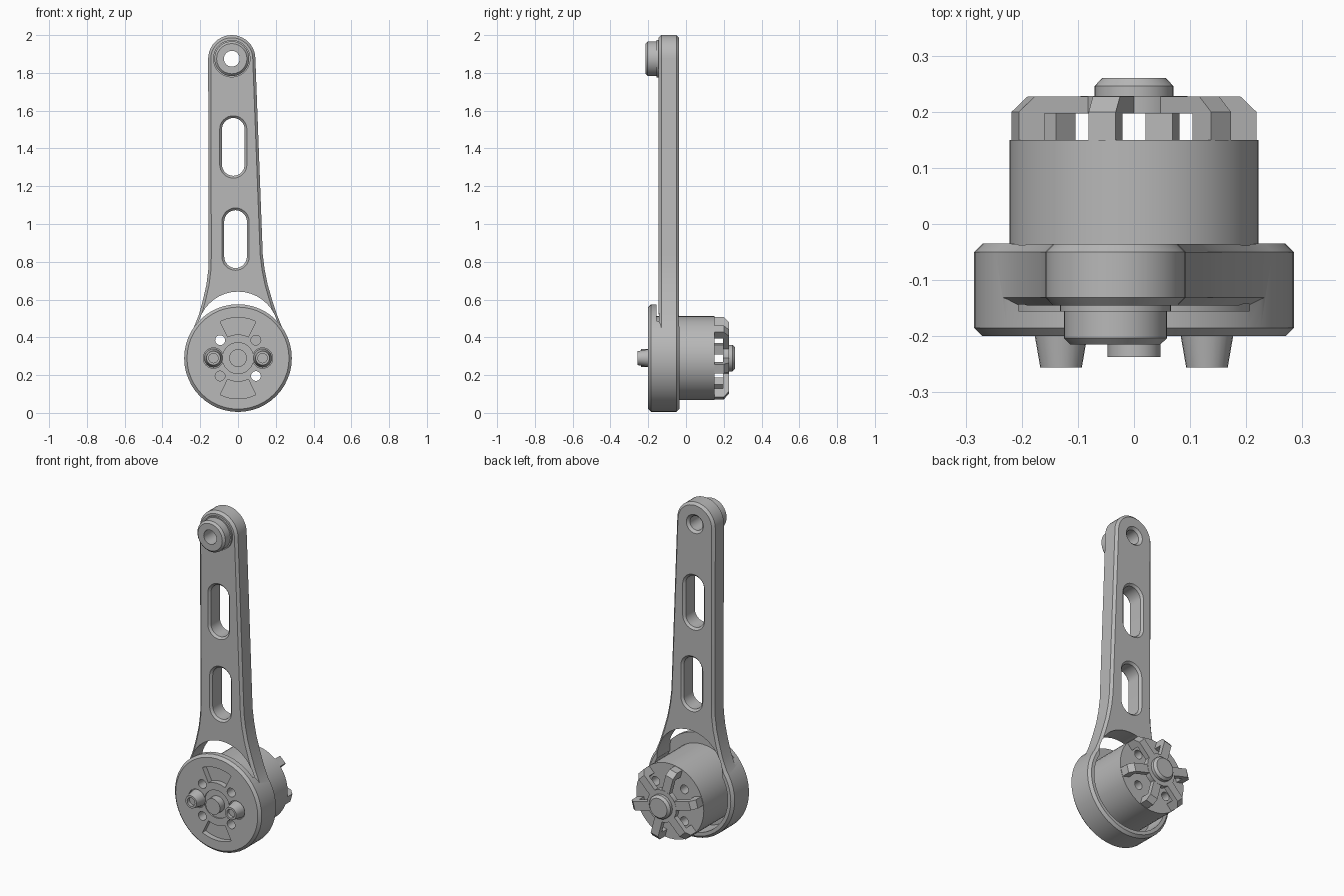
import bpy, bmesh
from math import sin, cos, pi, radians
from mathutils import Vector, Matrix

if "Cube" in bpy.data.objects:
    bpy.data.objects.remove(bpy.data.objects["Cube"])

grey = bpy.data.materials.new("plain grey")
grey.use_nodes = True
COLOUR = (0.48, 0.48, 0.48, 1)
grey.diffuse_color = COLOUR
grey.node_tree.nodes["Principled BSDF"].inputs["Base Color"].default_value = COLOUR

HUB_Z = 0.29
TIP = (-0.033, 1.875)


def arc(cx, cz, r, a0=0, a1=360, n=40):
    """Points on an arc in the x-z plane; a full circle is not repeated."""
    last = n if abs(a1 - a0) >= 360 else n + 1
    angles = [radians(a0 + (a1 - a0) * i / n) for i in range(last)]
    return [(cx + r * cos(a), cz + r * sin(a)) for a in angles]


def grow(points, d):
    """Offset a counter-clockwise outline by d along its corner normals."""
    out = []
    for i, p in enumerate(points):
        p, a, b = Vector(p), Vector(points[i - 1]), Vector(points[(i + 1) % len(points)])
        e, f = (p - a).normalized(), (b - p).normalized()
        n, m = Vector((e.y, -e.x)), Vector((f.y, -f.x))
        out.append(p + (n + m) * d / (1 + n.dot(m)))
    return out


def finish(name, bm):
    bmesh.ops.recalc_face_normals(bm, faces=bm.faces)
    mesh = bpy.data.meshes.new(name)
    bm.to_mesh(mesh)
    bm.free()
    mesh.materials.append(grey)
    obj = bpy.data.objects.new(name, mesh)
    bpy.context.collection.objects.link(obj)
    return obj


def loft(name, outline, sections):
    """Stack offset copies of an x-z outline at (y, offset) sections."""
    bm = bmesh.new()
    rings = [[bm.verts.new((p[0], y, p[1])) for p in grow(outline, d)] for y, d in sections]
    for a, b in zip(rings, rings[1:]):
        for i in range(len(a)):
            bm.faces.new((a[i - 1], a[i], b[i], b[i - 1]))
    bm.faces.new(rings[0])
    bm.faces.new(rings[-1])
    return finish(name, bm)


def disc(name, x, z, r, sections, n=40):
    return loft(name, arc(x, z, r, n=n), sections)


def combine(obj, tools, operation="DIFFERENCE"):
    for tool in tools:
        mod = obj.modifiers.new("cut", "BOOLEAN")
        mod.operation, mod.solver, mod.object = operation, "EXACT", tool
    graph = bpy.context.evaluated_depsgraph_get()
    mesh = bpy.data.meshes.new_from_object(obj.evaluated_get(graph))
    obj.modifiers.clear()
    obj.data = mesh


def discard(tools):
    for tool in tools:
        bpy.data.objects.remove(tool)


# Lever arm with its flared lower end wrapping the hub
outline = arc(0, HUB_Z, 0.28, 150, 390, 30)
outline += [(0.206, 0.52), (0.18, 0.6), (0.157, 0.68), (0.141, 0.76), (0.131, 0.84)]
outline += arc(*TIP, 0.125, 0, 180, 20)
outline += [(-0.155, 0.84), (-0.157, 0.76), (-0.167, 0.68), (-0.185, 0.6), (-0.207, 0.52)]
arm = loft("lever_arm", outline, [(-0.145, -0.014), (-0.131, 0), (-0.05, 0), (-0.036, -0.014)])

# Round hub and tip boss are joined to the arm
hub = disc("hub", 0, HUB_Z, 0.285, [(-0.2, -0.015), (-0.185, 0), (-0.05, 0), (-0.035, -0.015)], 48)
boss = disc("tip_boss", *TIP, 0.092,
            [(-0.215, -0.012), (-0.203, 0), (-0.156, 0), (-0.156, 0.007), (-0.13, 0.007)])
combine(arm, [hub, boss], "UNION")
discard([hub, boss])

# Motor cavity and crescent opening behind the hub plate
cutters = [disc("cavity", 0, HUB_Z, 0.25, [(-0.155, 0), (0.1, 0)]),
           disc("crescent", 0, 0.427, 0.215, [(-0.155, 0), (0.1, 0)])]

# Chamfered lightening slots and tip hole
flare = [(-0.157, 0.024), (-0.133, 0), (-0.048, 0), (-0.024, 0.024)]
for x, z in ((-0.025, 1.408), (-0.013, 0.92)):
    slot = arc(x, z + 0.093, 0.06, 0, 180, 16) + arc(x, z - 0.093, 0.06, 180, 360, 16)
    cutters.append(loft("slot", slot, flare))
cutters.append(disc("tip_hole", *TIP, 0.042, [(-0.3, 0), (-0.05, 0), (-0.02, 0.03)], 24))

# Sector pockets, centre groove and peg seats on the hub face
for a in (90, 270):
    sector = arc(0, HUB_Z, 0.215, a - 26, a + 26, 12) + arc(0, HUB_Z, 0.125, a + 26, a - 26, 12)
    cutters.append(loft("pocket", sector, [(-0.25, 0), (-0.168, 0)]))
cutters.append(disc("centre_seat", 0, HUB_Z, 0.082, [(-0.25, 0), (-0.192, 0)]))
for x in (-0.13, 0.13):
    cutters.append(disc("peg_seat", x, HUB_Z, 0.054, [(-0.25, 0), (-0.188, 0)], 24))
combine(arm, cutters)
discard(cutters)

# Motor can seated in the cavity
motor = disc("motor_can", 0, HUB_Z, 0.222, [(-0.16, 0), (0.15, 0)], 48)

# Screw holes running through hub and motor
holes = [disc("screw_hole", 0.134 * cos(radians(a)), HUB_Z + 0.134 * sin(radians(a)), 0.026,
              [(-0.3, 0), (0.17, 0)], 20) for a in (45, 135, 225, 315)]
combine(arm, holes)
combine(motor, holes)
discard(holes)

# Centre boss and hollow tapered pegs
parts = [arm, motor,
         disc("centre_boss", 0, HUB_Z, 0.047, [(-0.237, 0), (-0.18, 0)], 28)]
for side, x in (("right", -0.13), ("left", 0.13)):
    parts.append(disc(side + "_peg", x, HUB_Z, 0.037,
                      [(-0.235, -0.012), (-0.256, -0.012), (-0.256, 0), (-0.18, 0.013)], 24))

# Rear spider: hub plate, six spokes with posts, and shaft end
parts.append(disc("spider_hub", 0, HUB_Z, 0.095, [(0.197, 0), (0.228, 0)]))
parts.append(disc("shaft_end", 0, HUB_Z, 0.07, [(0.22, 0), (0.246, 0), (0.26, -0.013)], 32))
side_view = [(0, 0.197), (0.172, 0.197), (0.172, 0.145), (0.219, 0.145),
             (0.219, 0.2), (0.19, 0.227), (0, 0.227)]
for k in range(6):
    bm = bmesh.new()
    face = bm.faces.new([bm.verts.new((r, y, -0.025)) for r, y in side_view])
    ext = bmesh.ops.extrude_face_region(bm, geom=[face])
    new = [v for v in ext["geom"] if isinstance(v, bmesh.types.BMVert)]
    bmesh.ops.translate(bm, verts=new, vec=(0, 0, 0.05))
    turn = Matrix.Rotation(-(pi / 4 + k * pi / 3), 4, "Y")
    bmesh.ops.transform(bm, matrix=Matrix.Translation((0, 0, HUB_Z)) @ turn, verts=bm.verts)
    parts.append(finish("spider_spoke_%d" % (k + 1), bm))

# Smooth curved walls while keeping edges crisp
bpy.ops.object.select_all(action="DESELECT")
for obj in parts:
    obj.select_set(True)
bpy.context.view_layer.objects.active = arm
bpy.ops.object.shade_smooth_by_angle(angle=radians(25))
